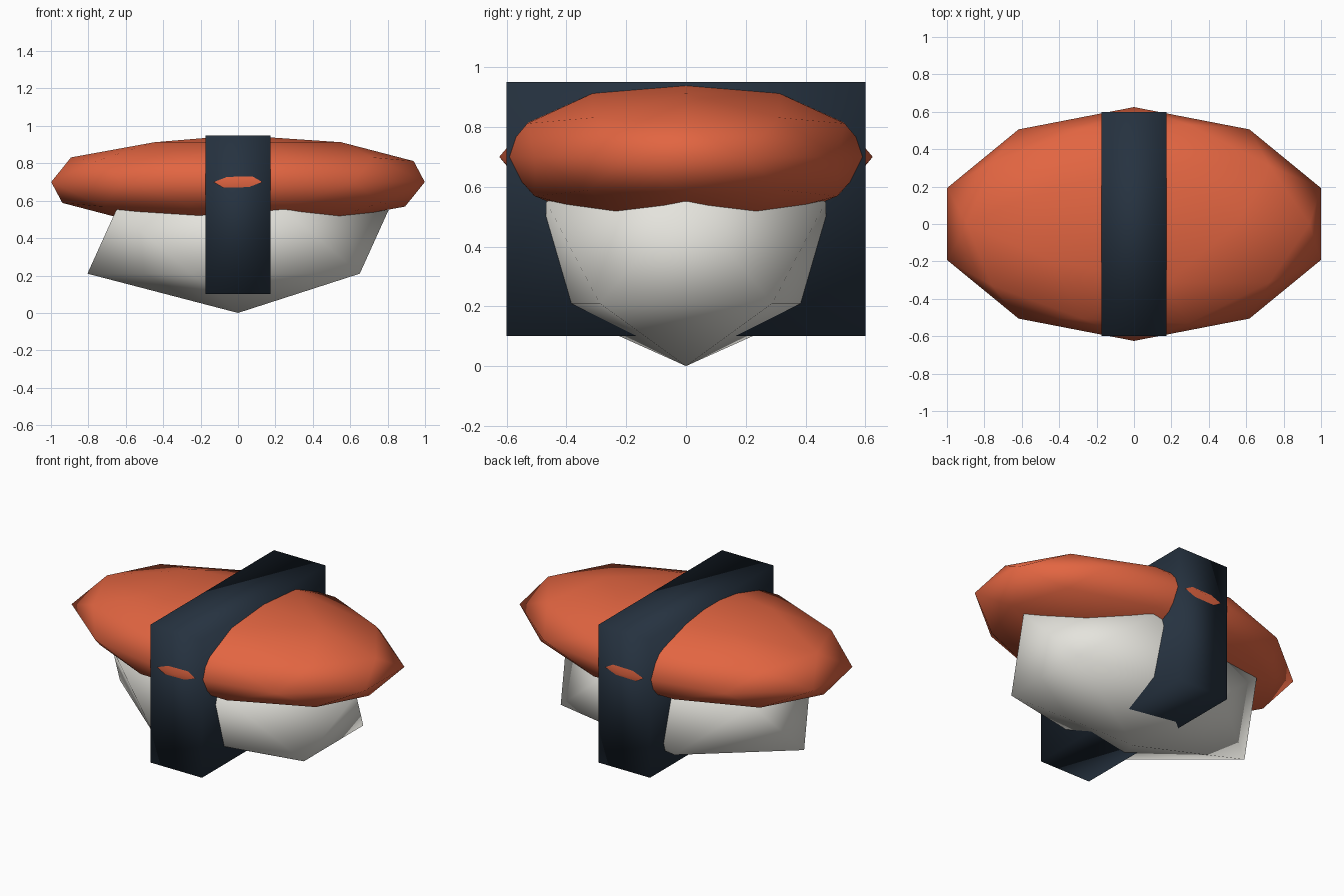
import bpy
import bmesh
from mathutils import Matrix

if "Cube" in bpy.data.objects:
    bpy.data.objects.remove(bpy.data.objects["Cube"], do_unlink=True)


def material(name, rgb):
    mat = bpy.data.materials.new(name)
    mat.use_nodes = True
    color = (*rgb, 1.0)
    mat.diffuse_color = color
    bsdf = mat.node_tree.nodes["Principled BSDF"]
    bsdf.inputs["Base Color"].default_value = color
    bsdf.inputs["Roughness"].default_value = 0.8
    return mat


def part(name, mat, center, size, subdivisions=None):
    """Smooth low-poly ellipsoid (size = radii), or a box when not subdivided."""
    bm = bmesh.new()
    if subdivisions:
        bmesh.ops.create_icosphere(bm, subdivisions=subdivisions, radius=1.0)
    else:
        bmesh.ops.create_cube(bm, size=1.0)
    bm.transform(Matrix.Translation(center) @ Matrix.Diagonal((*size, 1.0)))
    for face in bm.faces:
        face.smooth = True
    mesh = bpy.data.meshes.new(name)
    bm.to_mesh(mesh)
    bm.free()
    mesh.materials.append(mat)
    obj = bpy.data.objects.new(name, mesh)
    bpy.context.collection.objects.link(obj)
    return obj


# Colours
rice_white = material("rice white", (0.78, 0.77, 0.72))
fish_orange = material("fish orange", (0.76, 0.13, 0.053))
seaweed_navy = material("seaweed navy", (0.019, 0.032, 0.051))

# Faceted rice ball that tapers to a point below
part("rice", rice_white, (0, 0, 0.38), (0.9, 0.55, 0.38), subdivisions=1)

# Broad flattened fish slice on top
part("fish_slice", fish_orange, (0, 0, 0.7), (1.05, 0.625, 0.25), subdivisions=2)

# Seaweed band wrapped around the middle
part("seaweed_band", seaweed_navy, (0, 0, 0.525), (0.35, 1.2, 0.85))
